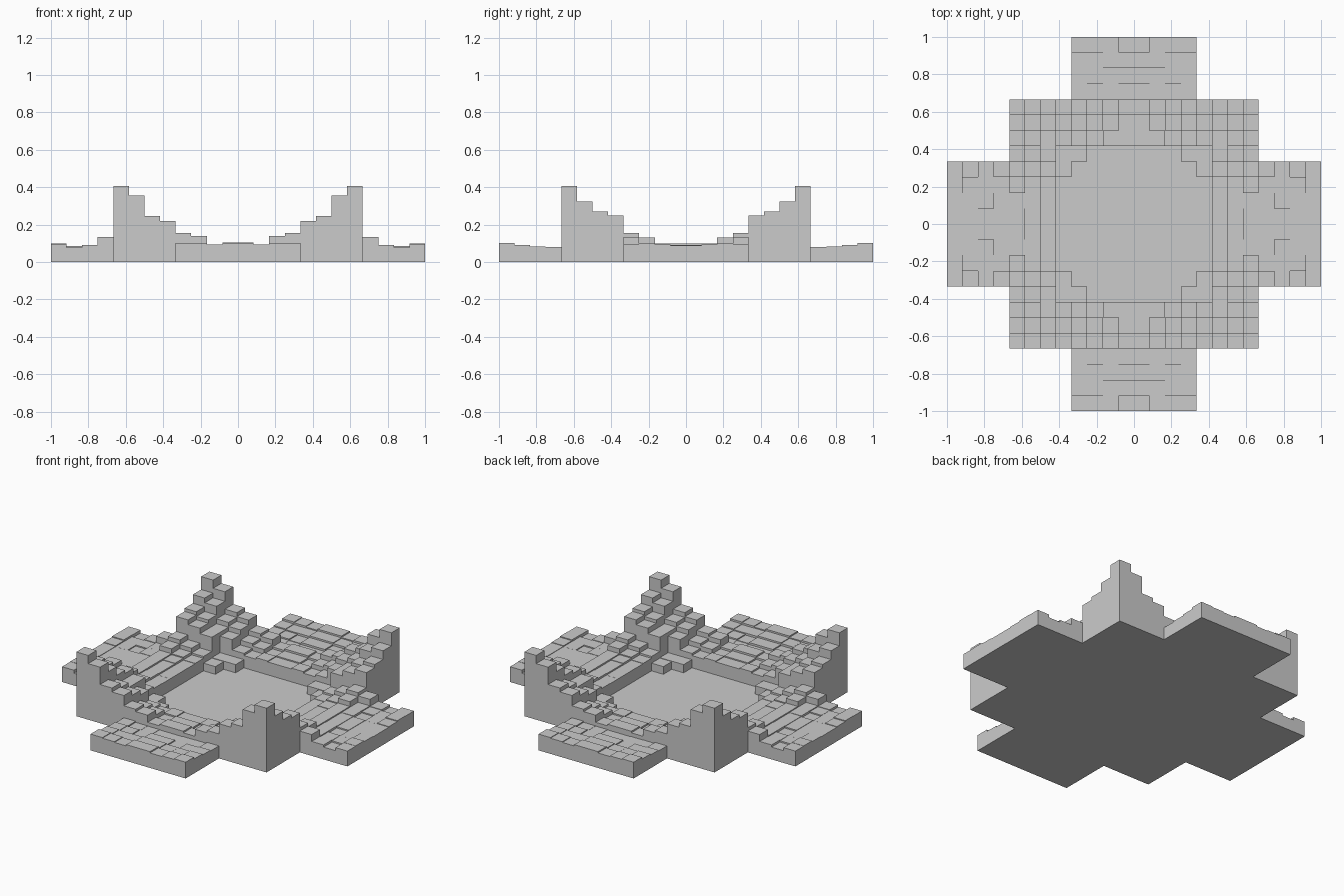
import bpy, bmesh, random

if "Cube" in bpy.data.objects:
    bpy.data.objects.remove(bpy.data.objects["Cube"])

random.seed(4)
C = 1 / 12                      # column width; 24 columns across
FLOOR = 0.004
# stepped profiles running from the corner peak towards the middle of each side
X_EDGE = [.407, .355, .245, .22, .155, .14, .095, .105]
Y_EDGE = [.407, .325, .27, .25, .155, .13, .10, .10]
# arm steps going outwards
X_ARM = [.095, .095, .09, .10]
Y_ARM = [.08, .085, .10, .107]


def part_of(a, b):
    if a > 11 or b > 11 or (a > 7 and b > 3) or (b > 7 and a > 3):
        return None
    if a > 7:
        return "side_arms"
    if b > 7:
        return "front_back_arms"
    if a < 5 and b < 5 and a + b <= 6:
        return "basin_floor"
    return "stepped_rim"


def height_of(a, b):
    part = part_of(a, b)
    jitter = random.uniform(0, .014)
    if part is None:
        return 0
    if part == "basin_floor":
        return FLOOR
    if part == "side_arms":
        return .135 if (a, b) == (8, 3) else X_ARM[a - 8] - jitter
    if part == "front_back_arms":
        return Y_ARM[b - 8] - jitter
    if a < 5 and b < 5:         # low ledge at the basin corners
        return .05 + jitter
    i, j = 7 - a, 7 - b
    return max(min(X_EDGE[i], Y_EDGE[j]) - .03 * min(i, j), .08 + jitter)


H = {(a, b): height_of(a, b) for a in range(13) for b in range(13)}


def build(part):
    """One quarter of columns, mirrored across x and y."""
    bm = bmesh.new()

    def face(*pts):
        bm.faces.new([bm.verts.new(p) for p in pts])

    for (a, b), h in H.items():
        if part_of(a, b) != part:
            continue
        x0, x1, y0, y1 = a * C, (a + 1) * C, b * C, (b + 1) * C
        face((x0, y0, h), (x1, y0, h), (x1, y1, h), (x0, y1, h))
        face((x0, y1, 0), (x1, y1, 0), (x1, y0, 0), (x0, y0, 0))
        # exposed walls down to lower neighbours
        walls = [(1, 0, (x1, y0), (x1, y1)), (-1, 0, (x0, y1), (x0, y0)),
                 (0, 1, (x1, y1), (x0, y1)), (0, -1, (x0, y0), (x1, y0))]
        for da, db, p, q in walls:
            low = H.get((a + da, b + db), h)
            if low < h - 1e-5:
                face((*p, low), (*q, low), (*q, h), (*p, h))
    bmesh.ops.remove_doubles(bm, verts=bm.verts, dist=1e-5)
    mesh = bpy.data.meshes.new(part)
    bm.to_mesh(mesh)
    bm.free()
    ob = bpy.data.objects.new(part, mesh)
    bpy.context.collection.objects.link(ob)
    mirror = ob.modifiers.new("mirror", 'MIRROR')
    mirror.use_axis = (True, True, False)
    mirror.merge_threshold = 1e-4


for name in ("basin_floor", "stepped_rim", "side_arms", "front_back_arms"):
    build(name)
